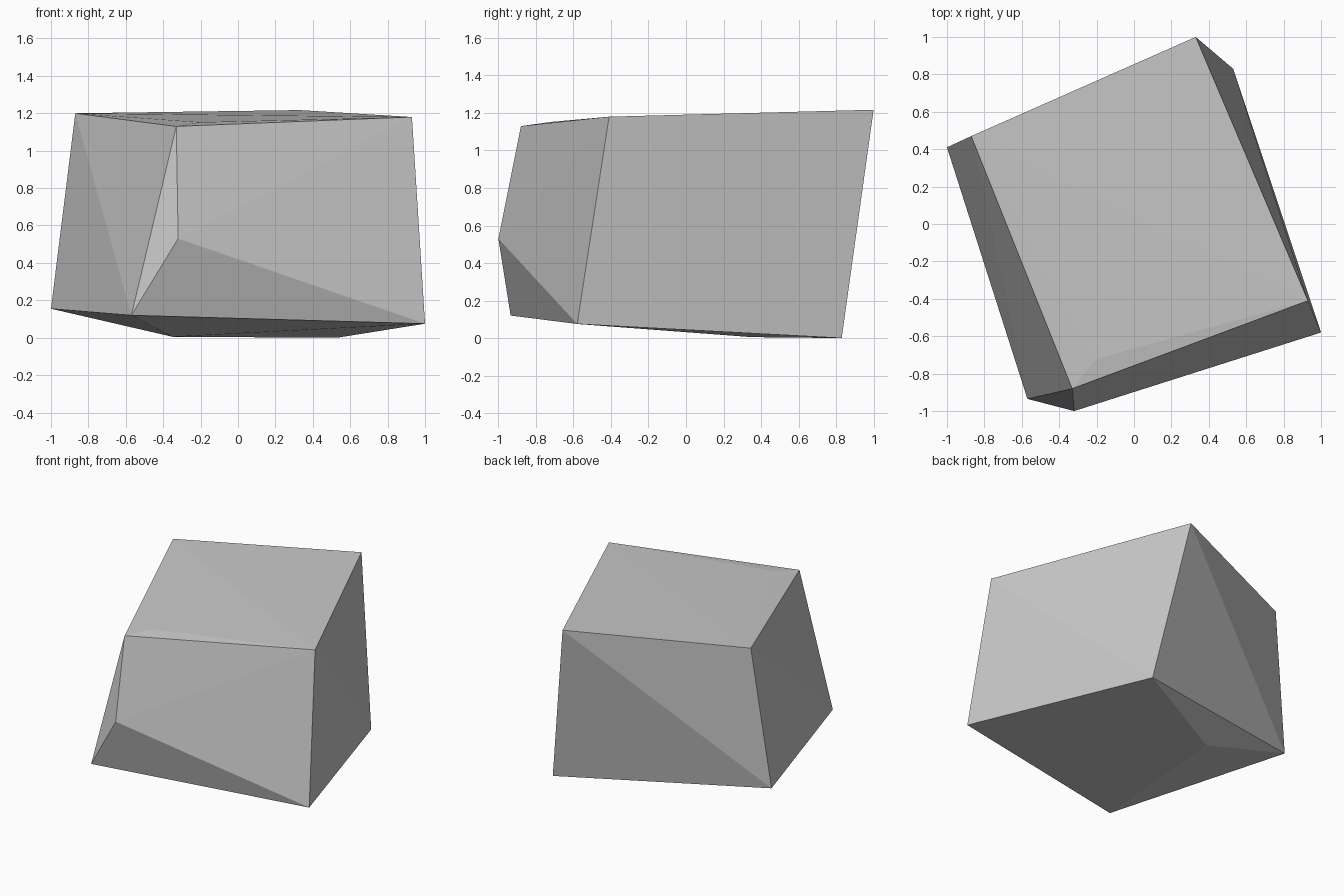
import bpy
import bmesh

cube = bpy.data.objects.get("Cube")
if cube:
    bpy.data.objects.remove(cube, do_unlink=True)

# Stone colour
stone = bpy.data.materials.new("stone_grey")
stone.use_nodes = True
grey = (0.58, 0.58, 0.58, 1)
stone.diffuse_color = grey
bsdf = next(n for n in stone.node_tree.nodes if n.type == "BSDF_PRINCIPLED")
bsdf.inputs["Base Color"].default_value = grey

# Corners of the chipped block
top = [(-0.87, 0.47, 1.2), (0.33, 1, 1.217), (0.93, -0.41, 1.18),
       (-0.33, -0.88, 1.13), (-0.2, -0.72, 1.152)]
front_chip = [(-0.32, -1, 0.53)]
base = [(-1, 0.41, 0.155), (-0.57, -0.935, 0.12), (1, -0.58, 0.075),
        (0.53, 0.83, 0), (-0.35, 0.35, 0.005)]


def faceted_rock(name, corners, material):
    """Wrap the corners in flat facets."""
    bm = bmesh.new()
    for corner in corners:
        bm.verts.new(corner)
    bmesh.ops.convex_hull(bm, input=bm.verts)
    bmesh.ops.recalc_face_normals(bm, faces=bm.faces)
    mesh = bpy.data.meshes.new(name)
    bm.to_mesh(mesh)
    bm.free()
    mesh.materials.append(material)
    rock = bpy.data.objects.new(name, mesh)
    bpy.context.collection.objects.link(rock)
    return rock


faceted_rock("rock", top + front_chip + base, stone)
